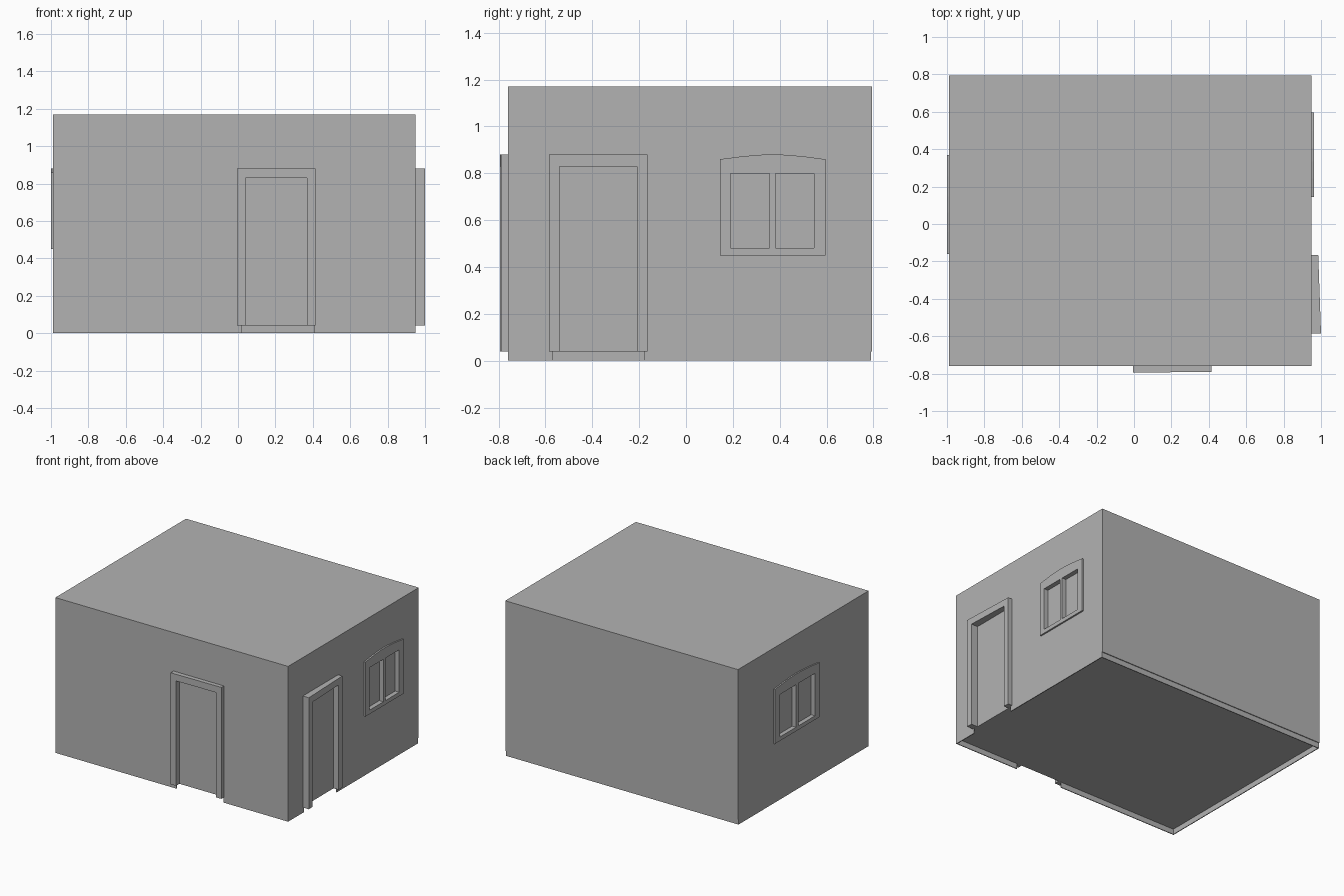
import bpy
import bmesh
from mathutils import Vector

old = bpy.data.objects.get("Cube")
if old:
    bpy.data.objects.remove(old, do_unlink=True)

plaster = bpy.data.materials.new("plain_grey")
plaster.use_nodes = True
GREY = (0.45, 0.45, 0.45, 1)
plaster.diffuse_color = GREY
plaster.node_tree.nodes["Principled BSDF"].inputs["Base Color"].default_value = GREY

# Overall shell limits
X0, X1, Y0, Y1, TOP, FLOOR = -0.99, 0.95, -0.76, 0.795, 1.17, 0.04


# Map (along wall, height, distance outwards) to space for each wall
def front(u, z, d):
    return Vector((u, Y0 - d, z))


def right(u, z, d):
    return Vector((X1 + d, u, z))


def left(u, z, d):
    return Vector((X0 - d, u, z))


def back(u, z, d):
    return Vector((u, Y1 + d, z))


def prism(name, wall, outline, inner, outer):
    """Extrude a wall outline; outer may be a depth at each end."""
    us = [p[0] for p in outline]
    lo, span = min(us), max(us) - min(us)
    d0, d1 = outer if isinstance(outer, tuple) else (outer, outer)
    bm = bmesh.new()
    base = [bm.verts.new(wall(u, z, inner)) for u, z in outline]
    face = [bm.verts.new(wall(u, z, d0 + (d1 - d0) * (u - lo) / span)) for u, z in outline]
    bm.faces.new(base)
    bm.faces.new(face)
    n = len(outline)
    for i in range(n):
        j = (i + 1) % n
        bm.faces.new((base[i], base[j], face[j], face[i]))
    bmesh.ops.recalc_face_normals(bm, faces=bm.faces)
    mesh = bpy.data.meshes.new(name)
    bm.to_mesh(mesh)
    bm.free()
    mesh.materials.append(plaster)
    obj = bpy.data.objects.new(name, mesh)
    bpy.context.collection.objects.link(obj)
    return obj


def rect(a, b, low, high):
    return [(a, low), (b, low), (b, high), (a, high)]


def carve(target, wall, outline, inner):
    """Cut a recess and discard the cutter."""
    cutter = prism("cutter", wall, outline, inner, 0.2)
    cutter.hide_render = True
    mod = target.modifiers.new("recess", "BOOLEAN")
    mod.operation = "DIFFERENCE"
    mod.solver = "EXACT"
    mod.object = cutter
    bpy.context.view_layer.objects.active = target
    bpy.ops.object.modifier_apply(modifier=mod.name)
    bpy.data.objects.remove(cutter, do_unlink=True)


# Room block above the floor level
room = prism("room_walls", front, rect(X0, X1, FLOOR, TOP), Y0 - Y1, 0)


# Doors: shallow recess with a three-sided surround
def door(name, wall, a, b, depths):
    w, top, head = 0.045, 0.88, 0.83
    carve(room, wall, rect(a + w, b - w, 0, head), -0.006)
    surround = [(a, FLOOR), (a + w, FLOOR), (a + w, head), (b - w, head),
                (b - w, FLOOR), (b, FLOOR), (b, top), (a, top)]
    prism(name, wall, surround, 0, depths)


door("front_door_frame", front, -0.005, 0.415, (0.035, 0.03))
door("side_door_frame", right, -0.585, -0.165, (0.05, 0.035))


# Windows: arched surround with two sunken panes
def window(name, wall, a, b, depth):
    w = b - a
    arch = [(1, 0.86), (0.78, 0.873), (0.58, 0.88), (0.42, 0.88), (0.22, 0.873), (0, 0.86)]
    outline = [(a, 0.45), (b, 0.45)] + [(a + w * t, z) for t, z in arch]
    frame = prism(name, wall, outline, 0, depth)
    for s, e in ((0.1, 0.47), (0.525, 0.89)):
        pane = rect(a + w * s, a + w * e, 0.48, 0.80)
        carve(room, wall, pane, -0.022)
        carve(frame, wall, pane, -0.05)


window("right_window_frame", right, 0.145, 0.595, 0.012)
window("left_window_frame", left, -0.16, 0.37, 0.01)

# Thin skirts below the floor, broken at the doorways
THIN = -0.006
for name, wall, a, b, inner, outer in (
        ("front_skirt_a", front, X0, 0.02, THIN, 0),
        ("front_skirt_b", front, 0.41, X1, THIN, 0),
        ("right_skirt_a", right, Y0, -0.57, THIN, 0),
        ("right_skirt_b", right, -0.18, Y1 - 0.006, THIN, 0),
        ("left_skirt", left, Y0, Y1 - 0.006, THIN, 0),
        ("back_skirt", back, X0, X1, 2 * THIN, THIN)):
    prism(name, wall, rect(a, b, 0, FLOOR), inner, outer)
